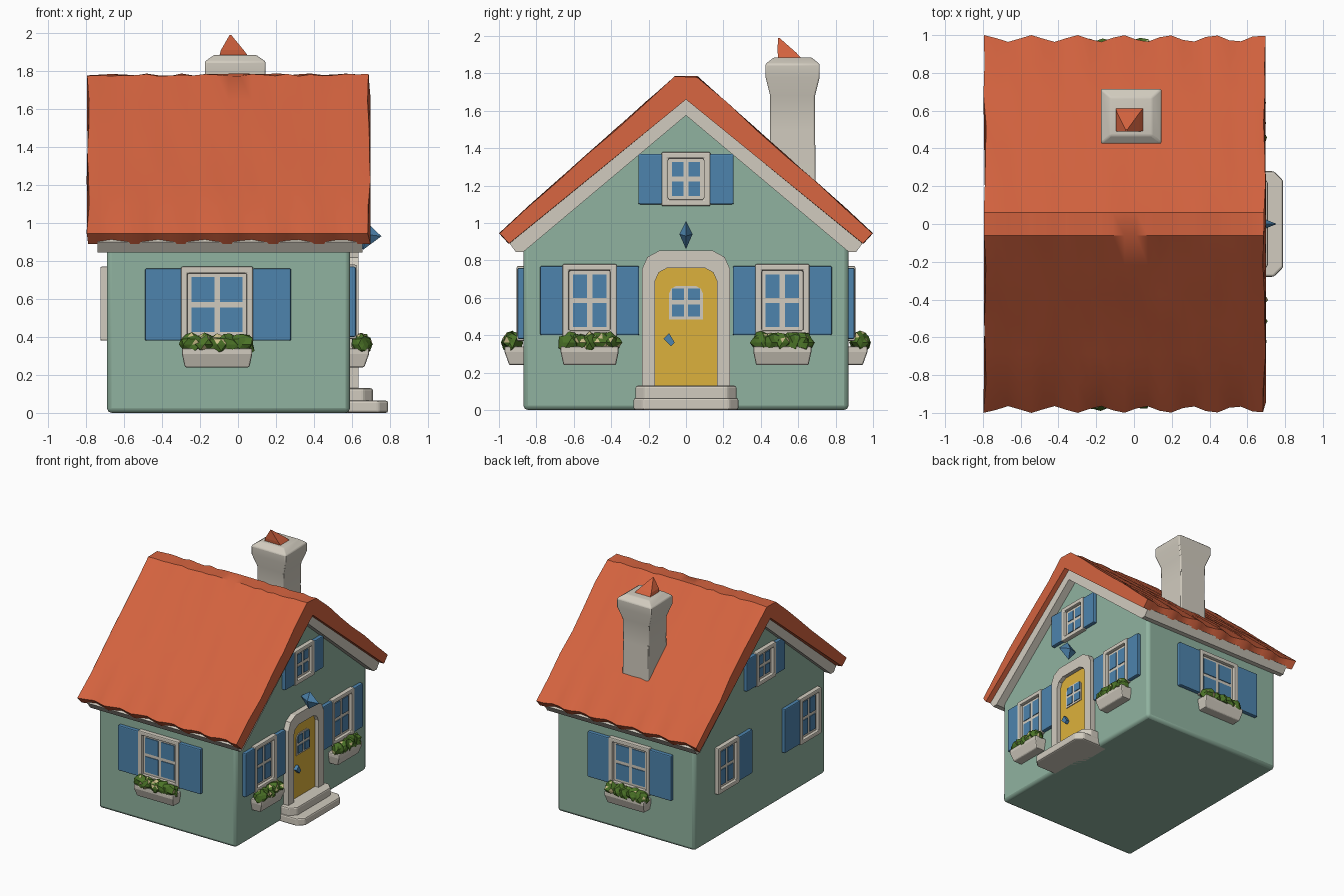
import bpy, bmesh, math, random
from mathutils import Matrix, Vector

if "Cube" in bpy.data.objects:
    bpy.data.objects.remove(bpy.data.objects["Cube"])

random.seed(4)

def mat(name, r, g, b):
    m = bpy.data.materials.new(name)
    m.diffuse_color = (r, g, b, 1)
    m.use_nodes = True
    m.node_tree.nodes["Principled BSDF"].inputs["Base Color"].default_value = m.diffuse_color
    return m

ORANGE = mat("roof_orange", 0.66, 0.125, 0.05)
GREEN = mat("wall_green", 0.28, 0.45, 0.35)
WHITE = mat("warm_white", 0.64, 0.60, 0.52)
BLUE = mat("shutter_blue", 0.075, 0.23, 0.42)
YELLOW = mat("door_yellow", 0.72, 0.44, 0.045)
LEAF = mat("leaf_green", 0.07, 0.17, 0.02)
CREAM = mat("flower_cream", 0.60, 0.52, 0.25)

def finish(bm, name, mats, bevel=0, smooth=None):
    bmesh.ops.recalc_face_normals(bm, faces=bm.faces)
    me = bpy.data.meshes.new(name)
    bm.to_mesh(me)
    bm.free()
    ob = bpy.data.objects.new(name, me)
    bpy.context.collection.objects.link(ob)
    for m in mats if isinstance(mats, list) else [mats]:
        me.materials.append(m)
    if bevel:
        b = ob.modifiers.new("bevel", 'BEVEL')
        b.width, b.segments, b.limit_method = bevel, 2, 'ANGLE'
    if smooth:
        bpy.ops.object.select_all(action='DESELECT')
        ob.select_set(True)
        bpy.context.view_layer.objects.active = ob
        bpy.ops.object.shade_smooth_by_angle(angle=math.radians(smooth))
    return ob

def loft(rings):
    """Closed solid through rings of equal point count."""
    bm = bmesh.new()
    vs = [[bm.verts.new(p) for p in r] for r in rings]
    n = len(vs[0])
    for a, b in zip(vs, vs[1:]):
        for i in range(n):
            bm.faces.new((a[i], a[(i + 1) % n], b[(i + 1) % n], b[i]))
    bm.faces.new(vs[0])
    bm.faces.new(vs[-1])
    return bm

def prism(profile, xs):
    return loft([[(x, y, z) for y, z in profile] for x in xs])

# Wall-space helpers: u runs along the wall, v is height, n points outward
def wall(angle, dist):
    return Matrix.Rotation(math.radians(angle), 4, 'Z') @ Matrix.Translation((0, -dist, 0))

FRONT, RIGHT, BACK, LEFT = wall(0, .87), wall(90, .59), wall(180, .87), wall(-90, .69)

def rect(u0, u1, v0, v1):
    return [(u0, v0), (u1, v0), (u1, v1), (u0, v1)]

def plate(name, w, pts, n0, n1, m, bevel=0):
    bm = loft([[(u, -n, v) for u, v in pts] for n in (n0, n1)])
    bm.transform(w)
    return finish(bm, name, m, bevel)

def ring(name, w, outer, inner, n0, n1, m):
    bm = bmesh.new()
    loops = [[bm.verts.new((u, -n, v)) for u, v in pts]
             for pts, n in ((outer, n0), (outer, n1), (inner, n1), (inner, n0))]
    k = len(outer)
    for a, b in zip(loops, loops[1:] + loops[:1]):
        for i in range(k):
            bm.faces.new((a[i], a[(i + 1) % k], b[(i + 1) % k], b[i]))
    bm.transform(w)
    return finish(bm, name, m, .008)

def panes(name, w, u0, u1, v0, v1, gap, n):
    um, vm = (u0 + u1) / 2, (v0 + v1) / 2
    k = 0
    for a, b in ((u0, um - gap), (um + gap, u1)):
        for c, d in ((v0, vm - gap), (vm + gap, v1)):
            k += 1
            plate(f"{name}_pane_{k}", w, rect(a, b, c, d), n, n + .006, BLUE)

def planter(name, w, uc, hw, top):
    # tapered flower box
    bm = loft([[(uc - a, 0.01, z), (uc + a, 0.01, z), (uc + a, -n, z), (uc - a, -n, z)]
               for a, n, z in ((hw - .015, .075, top - .10), (hw, .10, top - .03), (hw, .10, top))])
    bm.transform(w)
    finish(bm, name + "_flower_box", WHITE, .008)
    # jagged foliage with a few cream blossoms
    bm = bmesh.new()
    for i in range(5):
        c = Vector((uc + (i - 2) * hw * .36, -.06, top + .02))
        r = bmesh.ops.create_icosphere(bm, subdivisions=2, radius=1)
        for v in r["verts"]:
            s = random.uniform(.75, 1.2)
            v.co = c + Vector((v.co.x * hw * .36, v.co.y * .05, v.co.z * .055)) * s
    for f in bm.faces:
        f.material_index = 1 if random.random() < .08 else 0
    bm.transform(w)
    finish(bm, name + "_foliage", [LEAF, CREAM])

def window(name, w, uc, hw, v0, v1, sh, box=None, t=.035):
    ring(name + "_frame", w, rect(uc - hw, uc + hw, v0, v1),
         rect(uc - hw + t, uc + hw - t, v0 + t, v1 - t), -.02, .035, WHITE)
    plate(name + "_backing", w, rect(uc - hw + .01, uc + hw - .01, v0 + .01, v1 - .01), -.02, .008, WHITE)
    g = t + .02
    panes(name, w, uc - hw + g, uc + hw - g, v0 + g, v1 - g, .014, .008)
    for side, width in zip((-1, 1), sh):
        if width:
            a, b = uc + side * (hw - .005), uc + side * (hw + width)
            plate(f"{name}_shutter_{'left' if side < 0 else 'right'}", w,
                  rect(min(a, b), max(a, b), v0 + .01, v1 - .01), -.01, .03, BLUE, .008)
    if box:
        planter(name, w, uc, box, .34)

# House body with gable ends
finish(prism([(-.87, 0), (.87, 0), (.87, .88), (0, 1.62), (-.87, .88)], (-.69, .59)),
       "house_walls", GREEN, .025, 40)

# White roof lining showing at rakes and eaves
finish(prism([(0, 1.68), (.95, .90), (.91, .845), (.87, .845), (0, 1.575),
              (-.87, .845), (-.91, .845), (-.95, .90)], (-.74, .655)), "roof_lining", WHITE)

# Orange roof with slightly uneven slopes and scalloped eaves
slope = [(1.0 - .94 * i / 6, .945 + .835 * i / 6) for i in range(7)]
outline = slope + [(-y, z) for y, z in reversed(slope)]
outline += [(-.95, .89), (0, 1.66), (.95, .89)]
bm = prism(outline, [-.79 + 1.48 * i / 24 for i in range(25)])
for v in bm.verts:
    if abs(v.co.y) > .9:
        v.co.y -= math.copysign(.018 * (1 + math.sin(v.co.x * 26)), v.co.y)
    elif v.co.z > 1 and abs(v.co.y) > .02:
        v.co.z += random.uniform(-.007, .007)
    if abs(v.co.x + .05) > .73:
        v.co.x += random.uniform(-.008, .008)
finish(bm, "roof", ORANGE, 0, 35)

# Chimney with flared cap and crooked orange tip
def square(cx, cy, a, b, z):
    return [(cx - a, cy - b, z), (cx + a, cy - b, z), (cx + a, cy + b, z), (cx - a, cy + b, z)]

finish(loft([square(-.015, .57, a, b, z) for a, b, z in
             ((.125, .125, 1.1), (.12, .12, 1.5), (.125, .12, 1.68), (.16, .145, 1.78),
              (.16, .145, 1.85), (.11, .10, 1.885))]), "chimney", WHITE, .008, 35)
finish(loft([square(-.02, .56, .08, .065, 1.87), square(-.03, .54, .06, .05, 1.91),
             square(-.04, .495, .004, .004, 1.99)]), "chimney_tip", ORANGE)

# Windows on all four walls
window("front_window", FRONT, -.11, .19, .37, .77, (.19, .20), .185)
window("back_window", BACK, .10, .19, .37, .77, (.20, .20), .185)
for s, tag in ((-1, "left"), (1, "right")):
    window(f"entrance_{tag}_window", RIGHT, s * .515, .145, .39, .78, (.12, .12), .155)
window("entrance_attic_window", RIGHT, 0, .13, 1.09, 1.38, (.125, .125))
window("rear_gable_window_a", LEFT, -.46, .14, .38, .77, (0, .18))
window("rear_gable_window_b", LEFT, .63, .14, .38, .77, (.20, 0))
window("rear_gable_attic_window", LEFT, .04, .13, 1.09, 1.38, (.125, .125))

# Arched door and surround
def arch(h, v0, top):
    half = [(h, v0), (h, top - h * .45), (h * .88, top - h * .18), (h * .6, top - h * .03)]
    return half + [(-u, v) for u, v in reversed(half)]

ring("door_frame", RIGHT, arch(.235, .11, .86), arch(.165, .11, .765), -.02, .045, WHITE)
plate("door", RIGHT, arch(.18, .11, .775), -.02, .012, YELLOW)
plate("door_window_backing", RIGHT, arch(.09, .485, .665), .012, .018, WHITE)
panes("door_window", RIGHT, -.075, .075, .50, .65, .012, .018)
plate("door_handle", RIGHT, [(-.12, .38), (-.08, .34), (-.06, .36), (-.09, .41)], .01, .04, BLUE)

# Two door steps
for name, x1, hw, z0, z1 in (("lower_step", .79, .28, 0, .065), ("upper_step", .71, .27, .05, .13)):
    c = .05
    pts = [(.5, -hw), (x1 - c, -hw), (x1, -hw + c), (x1, hw - c), (x1 - c, hw), (.5, hw)]
    finish(loft([[(x, y, z) for x, y in pts] for z in (z0, z1)]), name, WHITE, .012)

# Diamond lamp above the door
bm = bmesh.new()
for p in ((.585, 0, .95), (.755, 0, .93), (.67, .035, .94), (.67, -.035, .94), (.67, 0, 1.01), (.66, 0, .86)):
    bm.verts.new(p)
bmesh.ops.convex_hull(bm, input=bm.verts)
finish(bm, "door_lamp", BLUE)
